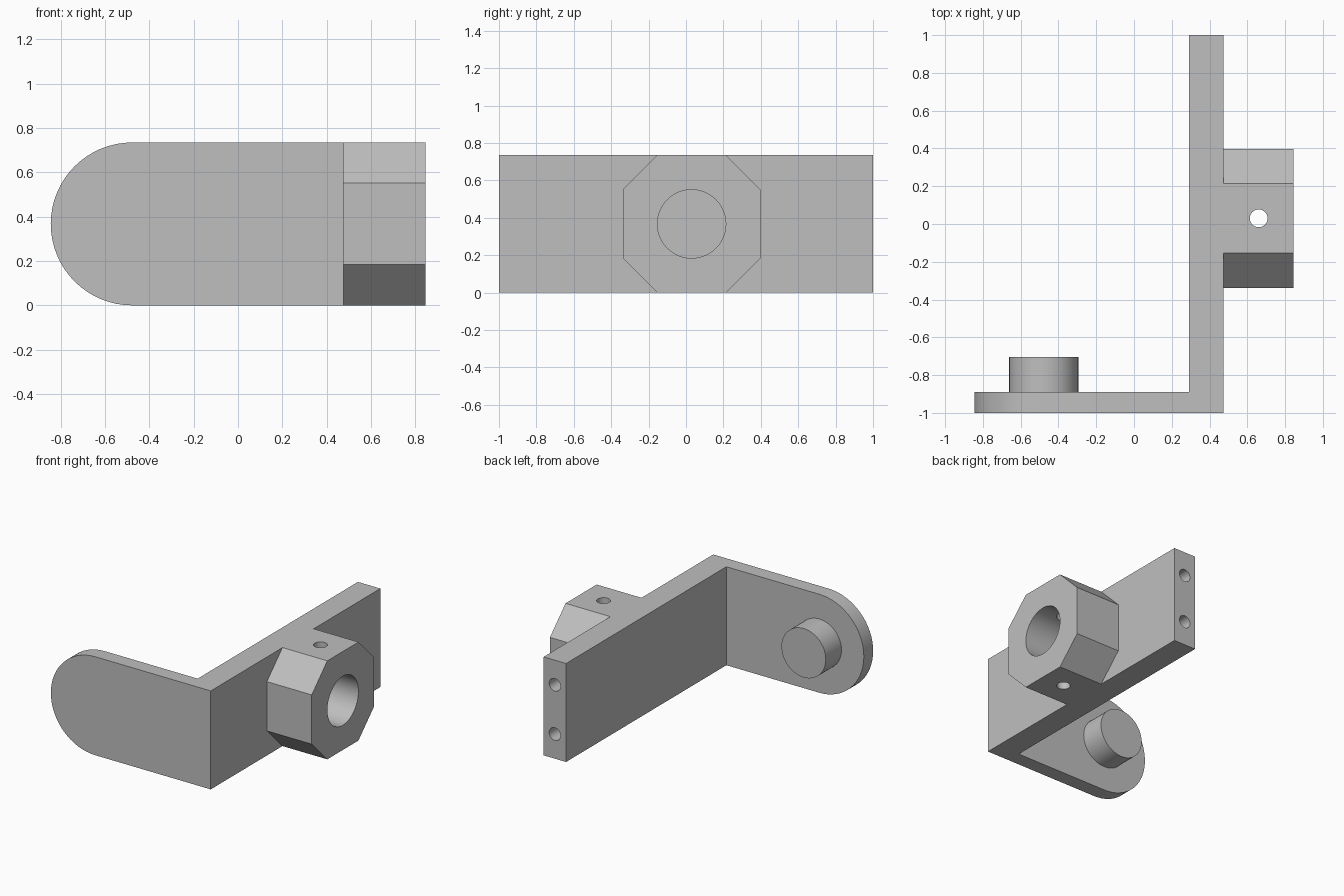
import bpy, bmesh
from math import pi, cos, sin, radians
from mathutils import Vector

cube = bpy.data.objects.get("Cube")
if cube:
    bpy.data.objects.remove(cube, do_unlink=True)

grey = bpy.data.materials.new("plain_grey")
grey.use_nodes = True
colour = (0.52, 0.52, 0.52, 1)
grey.diffuse_color = colour
grey.node_tree.nodes["Principled BSDF"].inputs["Base Color"].default_value = colour

HEIGHT = 0.735
MID = HEIGHT / 2
PLATE_IN, PLATE_OUT = 0.29, 0.475
ARM_BACK = -0.89
PIN_X = -0.845 + MID
BOSS_X, BOSS_Y, BOSS_END = 0.66, 0.03, 0.845
BORE_R, HOLE_R = 0.183, 0.047


def arc(u, v, r, start=0, end=2 * pi, steps=48):
    """Points on an arc; a full turn leaves out the repeated last point."""
    count = steps if end - start >= 2 * pi else steps + 1
    return [(u + r * cos(start + (end - start) * i / steps),
             v + r * sin(start + (end - start) * i / steps)) for i in range(count)]


def prism(name, profile, axis, low, high):
    """Extrude a flat profile along one axis; the profile uses the other two."""
    def place(p):
        co = list(p)
        co.insert(axis, low)
        return co
    bm = bmesh.new()
    face = bm.faces.new([bm.verts.new(place(p)) for p in profile])
    grown = bmesh.ops.extrude_face_region(bm, geom=[face])
    shift = Vector((0, 0, 0))
    shift[axis] = high - low
    bmesh.ops.translate(bm, vec=shift,
                        verts=[e for e in grown["geom"] if isinstance(e, bmesh.types.BMVert)])
    bmesh.ops.recalc_face_normals(bm, faces=bm.faces)
    mesh = bpy.data.meshes.new(name)
    bm.to_mesh(mesh)
    bm.free()
    mesh.materials.append(grey)
    obj = bpy.data.objects.new(name, mesh)
    bpy.context.collection.objects.link(obj)
    return obj


def combine(body, other, operation):
    """Join or cut another solid, then remove it."""
    other.hide_render = True
    mod = body.modifiers.new(other.name, "BOOLEAN")
    mod.operation, mod.solver, mod.object = operation, "EXACT", other
    bpy.context.view_layer.objects.active = body
    bpy.ops.object.modifier_apply(modifier=mod.name)
    bpy.data.objects.remove(other, do_unlink=True)


# Angle bracket: long plate with a round-ended arm
bracket = prism("angle_bracket", [(PLATE_IN, -1), (PLATE_OUT, -1), (PLATE_OUT, 1), (PLATE_IN, 1)],
                2, 0, HEIGHT)
arm_outline = [(0.4, 0), (0.4, HEIGHT)] + arc(PIN_X, MID, MID, pi / 2, 3 * pi / 2, 32)
combine(bracket, prism("arm", arm_outline, 1, -1, ARM_BACK), "UNION")

# Pin on the inner side of the arm
combine(bracket, prism("pin", arc(PIN_X, MID, BORE_R), 1, -0.95, -0.705), "UNION")

# Eight-sided boss on the outer side of the plate
half = MID / 2
boss_outline = [(BOSS_Y + u, MID + v) for u, v in (
    (-half, -MID), (half, -MID), (MID, -half), (MID, half),
    (half, MID), (-half, MID), (-MID, half), (-MID, -half))]
combine(bracket, prism("boss", boss_outline, 0, 0.4, BOSS_END), "UNION")

# Bore in the boss and a cross hole from top to bottom
combine(bracket, prism("bore", arc(BOSS_Y, MID, BORE_R), 0, PLATE_OUT, 1), "DIFFERENCE")
combine(bracket, prism("cross_hole", arc(BOSS_X, BOSS_Y, HOLE_R, steps=32), 2, -0.1, 1), "DIFFERENCE")

# Two blind screw holes in the free end of the plate
for z in (MID - half, MID + half):
    hole = arc((PLATE_IN + PLATE_OUT) / 2, z, HOLE_R, steps=32)
    combine(bracket, prism("screw_hole", hole, 1, 0.63, 1.1), "DIFFERENCE")

# Merge flat faces and shade the round walls smoothly
bm = bmesh.new()
bm.from_mesh(bracket.data)
bmesh.ops.remove_doubles(bm, verts=bm.verts, dist=0.0001)
bmesh.ops.dissolve_limit(bm, angle_limit=radians(0.5), verts=bm.verts, edges=bm.edges)
bm.to_mesh(bracket.data)
bm.free()
bpy.ops.object.select_all(action="DESELECT")
bracket.select_set(True)
bpy.context.view_layer.objects.active = bracket
bpy.ops.object.shade_smooth_by_angle(angle=radians(30))
